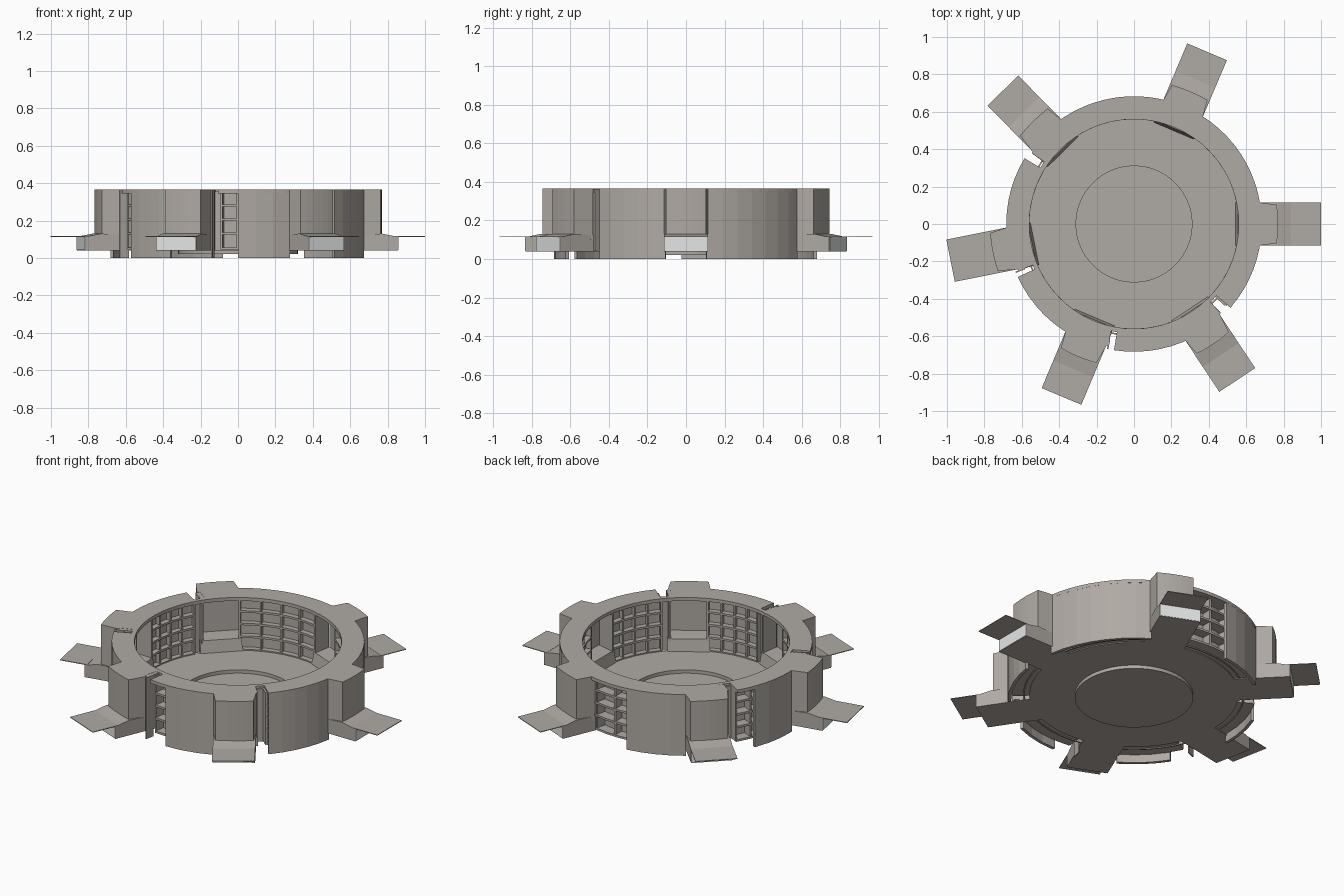
import bpy, bmesh, math
from mathutils import Matrix, Vector

cube = bpy.data.objects.get("Cube")
if cube:
    bpy.data.objects.remove(cube)


def material(name, rgb):
    m = bpy.data.materials.new(name)
    m.use_nodes = True
    m.diffuse_color = (*rgb, 1)
    m.node_tree.nodes["Principled BSDF"].inputs["Base Color"].default_value = (*rgb, 1)
    return m


HULL = material("warm grey", (0.43, 0.40, 0.37))
LIGHT = material("pale grey", (0.83, 0.85, 0.85))


def finish(name, bm, mat=HULL):
    bmesh.ops.recalc_face_normals(bm, faces=bm.faces)
    mesh = bpy.data.meshes.new(name)
    bm.to_mesh(mesh)
    bm.free()
    mesh.materials.append(mat)
    obj = bpy.data.objects.new(name, mesh)
    bpy.context.collection.objects.link(obj)
    return obj


def loft(bm, rings, closed=False):
    """Skin a list of equal-length closed cross-sections."""
    vs = [[bm.verts.new(p) for p in ring] for ring in rings]
    n = len(vs[0])
    pairs = list(zip(vs, vs[1:]))
    if closed:
        pairs.append((vs[-1], vs[0]))
    else:
        bm.faces.new(vs[0])
        bm.faces.new(vs[-1])
    for a, b in pairs:
        for i in range(n):
            j = (i + 1) % n
            bm.faces.new((a[i], a[j], b[j], b[i]))


def arc(bm, a0, a1, r0, r1, z0, z1, step=7):
    """Curved box between two angles in degrees."""
    n = max(1, round((a1 - a0) / step))
    rings = []
    for i in range(n + 1):
        t = math.radians(a0 + (a1 - a0) * i / n)
        c, s = math.cos(t), math.sin(t)
        rings.append([(r * c, r * s, z) for r, z in
                      ((r0, z0), (r1, z0), (r1, z1), (r0, z1))])
    loft(bm, rings)


def radial(bm, angle, profile, half_width):
    """Extrude an r/z profile sideways and turn it to its angle."""
    rot = Matrix.Rotation(math.radians(angle), 3, 'Z')
    loft(bm, [[rot @ Vector((r, side * half_width(r), z)) for r, z in profile]
              for side in (-1, 1)])


TOP = 0.365
SPOKES = [0, 67, 134.5, 191.3, 247.2, 303.5]

# Dished floor with a sunken round centre
bm = bmesh.new()
profile = [(0.02, 0.02), (0.32, 0.02), (0.32, 0.04), (0.565, 0.04),
           (0.565, 0.05), (0.31, 0.05), (0.31, 0.03), (0.02, 0.03)]
N = 64
loft(bm, [[(r * math.cos(i * math.tau / N), r * math.sin(i * math.tau / N), z)
           for r, z in profile] for i in range(N)], closed=True)
finish("floor", bm)
bm = bmesh.new()
bmesh.ops.create_cone(bm, cap_ends=True, segments=N, radius1=0.03, radius2=0.03,
                      depth=0.01, matrix=Matrix.Translation((0, 0, 0.025)))
finish("floor_centre", bm)

# Outer wall panels
bm = bmesh.new()
for a0, a1 in ((9, 58), (97, 125), (158, 182), (213, 238), (270, 294), (319, 351)):
    arc(bm, a0, a1, 0.665, 0.683, 0, TOP)
finish("outer_wall", bm)

# Top rim, notched beside four of the spokes, on a continuous inner hoop
bm = bmesh.new()
for a0, a1 in ((-41, 143), (149, 200), (204.5, 256), (261, 312.5)):
    arc(bm, a0, a1, 0.57, 0.683, TOP - 0.02, TOP, 5)
arc(bm, 0, 360, 0.56, 0.585, TOP - 0.02, TOP, 5)
finish("top_rim", bm)

# Shelf racks between the spokes
bm = bmesh.new()
for i, s in enumerate(SPOKES):
    a0 = s + (10.5 if i < 2 else 15)
    a1 = (SPOKES + [360])[i + 1] - 10.5
    arc(bm, s + 10, a1, 0.592, 0.6, 0.04, TOP - 0.01)
    for z in (0.045, 0.125, 0.2, 0.275):
        arc(bm, a0, a1, 0.56, 0.66, z, z + 0.012)
    for k in range(5):
        a = a0 + (a1 - a0) * k / 4
        arc(bm, a - 0.5, a + 0.5, 0.565, 0.655, 0.045, TOP - 0.01)
finish("shelf_racks", bm)

# Thin upright blades beside two spokes
bm = bmesh.new()
for s in SPOKES[3:5]:
    arc(bm, s + 10.6, s + 11.2, 0.63, 0.683, 0, TOP)
finish("blades", bm)

# Spoke bases, tip plates, tapered towers and niche sides
bases, plates, towers, ends = (bmesh.new() for _ in range(4))
for s in SPOKES:
    radial(bases, s, [(0.54, 0.04), (0.855, 0.04), (0.855, 0.113),
                      (0.77, 0.13), (0.555, 0.12)], lambda r: 0.115)
    radial(plates, s, [(0.84, 0.113), (1.0, 0.113), (1.0, 0.117), (0.84, 0.117)],
           lambda r: 0.115)
    radial(ends, s, [(0.855, 0.042), (0.858, 0.042), (0.858, 0.113), (0.855, 0.113)],
           lambda r: 0.113)
    rot = Matrix.Rotation(math.radians(s), 3, 'Z')
    rings = []
    for k in range(-3, 4):
        t = k / 3
        outer = Vector((math.sqrt(0.77 ** 2 - (0.103 * t) ** 2), 0.103 * t, 0))
        inner = Vector((0.655, 0.117 * t, 0))
        rings.append([rot @ (p + Vector((0, 0, z))) for p, z in
                      ((inner, 0.1), (outer, 0.12), (outer, TOP), (inner, TOP))])
    loft(towers, rings)
    arc(towers, s - 10.8, s + 10.8, 0.56, 0.665, TOP - 0.02, TOP - 0.001, 5)
    for side in (-1, 1):
        arc(towers, s + side * 10.4 - 0.5, s + side * 10.4 + 0.5,
            0.562, 0.66, 0.045, TOP - 0.01)
finish("spoke_bases", bases)
finish("tip_plates", plates)
finish("spoke_towers", towers)
finish("spoke_end_panels", ends, LIGHT)
